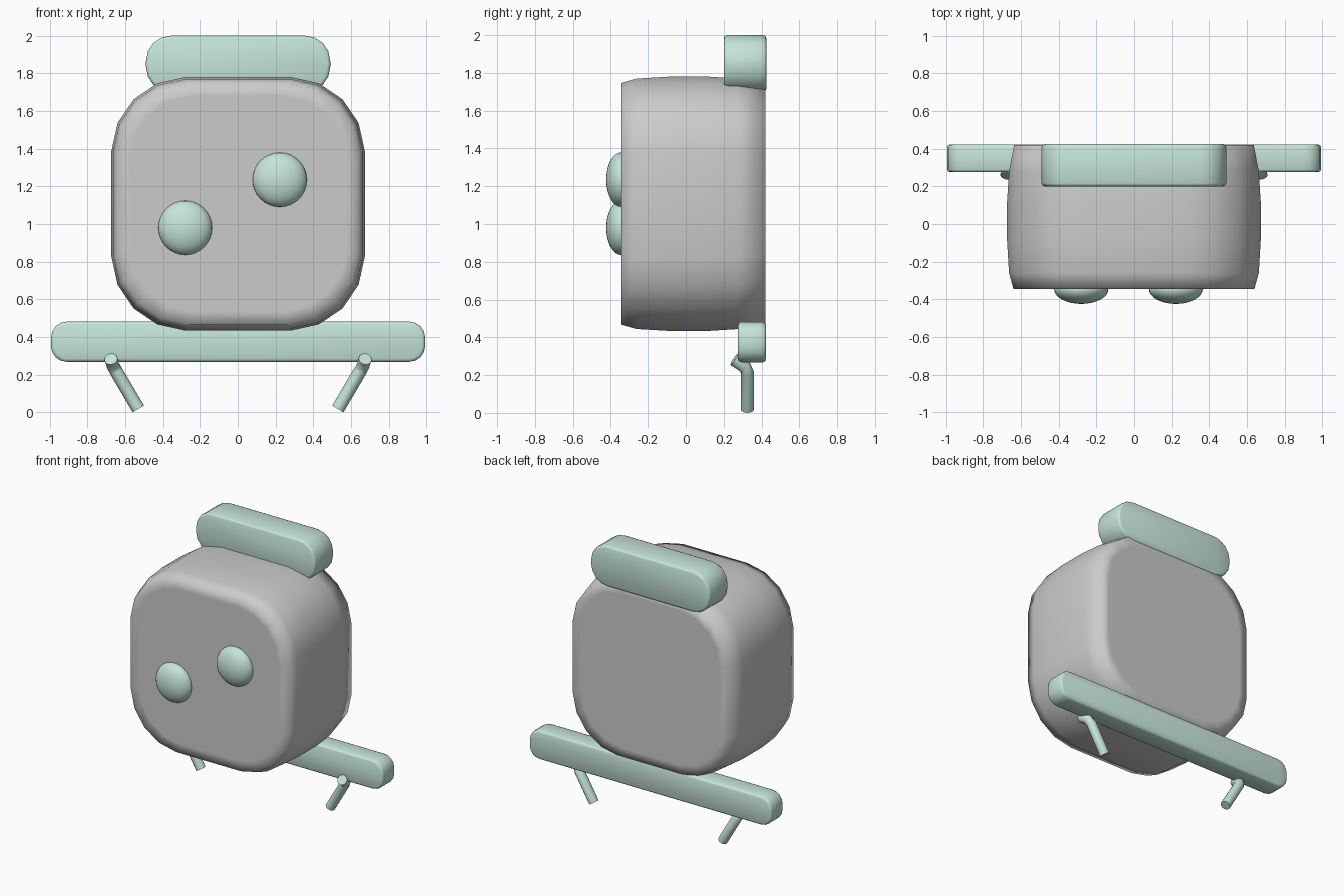
import bpy, bmesh, math
from mathutils import Vector

if "Cube" in bpy.data.objects:
    bpy.data.objects.remove(bpy.data.objects["Cube"])


def material(name, color):
    m = bpy.data.materials.new(name)
    m.diffuse_color = color
    m.use_nodes = True
    m.node_tree.nodes["Principled BSDF"].inputs["Base Color"].default_value = m.diffuse_color
    return m


mint = material("mint", (0.56, 0.78, 0.69, 1))


def finish(bm, name, mat=None, angle=None):
    bmesh.ops.recalc_face_normals(bm, faces=bm.faces)
    me = bpy.data.meshes.new(name)
    bm.to_mesh(me)
    bm.free()
    ob = bpy.data.objects.new(name, me)
    bpy.context.collection.objects.link(ob)
    if mat:
        me.materials.append(mat)
    bpy.ops.object.select_all(action='DESELECT')
    ob.select_set(True)
    bpy.context.view_layer.objects.active = ob
    if angle is None:
        bpy.ops.object.shade_smooth()
    else:
        bpy.ops.object.shade_smooth_by_angle(angle=math.radians(angle))
    return ob


def loft(bm, rings):
    loops = [[bm.verts.new(p) for p in ring] for ring in rings]
    n = len(loops[0])
    for a, b in zip(loops, loops[1:]):
        for i in range(n):
            j = (i + 1) % n
            bm.faces.new((a[i], a[j], b[j], b[i]))
    bm.faces.new(loops[0])
    bm.faces.new(loops[-1])


# Body: rounded square lofted front to back, bulging in the middle
corner = [(0.673, 0.28), (0.64, 0.43), (0.555, 0.555), (0.43, 0.64), (0.28, 0.673)]
outline = []
for k in range(4):
    c, s = [(1, 0), (0, 1), (-1, 0), (0, -1)][k]
    outline += [(x * c - z * s, x * s + z * c) for x, z in corner]
sections = [(-0.345, 0.85), (-0.345, 0.95), (-0.26, 0.985), (-0.09, 1), (0.12, 1),
            (0.28, 0.985), (0.42, 0.945), (0.42, 0.85)]
bm = bmesh.new()
loft(bm, [[(x * s, y, 1.107 + z * s) for x, z in outline] for y, s in sections])
finish(bm, "body")


# Rounded bars: rounded-rectangle profile with softened front and back rims
def bar(name, half, z0, z1, y0, y1, r, soft):
    def ring(y, d):
        pts = []
        for k, (cx, cz) in enumerate([(half - r, z1 - r), (r - half, z1 - r),
                                      (r - half, z0 + r), (half - r, z0 + r)]):
            for i in range(5):
                a = math.radians(90 * k + 22.5 * i)
                pts.append((cx + (r - d) * math.cos(a), y, cz + (r - d) * math.sin(a)))
        return pts
    bm = bmesh.new()
    loft(bm, [ring(y0, soft), ring(y0 + soft * 0.3, soft * 0.3), ring(y0 + soft, 0),
              ring(y1 - soft, 0), ring(y1 - soft * 0.3, soft * 0.3), ring(y1, soft)])
    finish(bm, name, mint, 50)


bar("top_bar", 0.49, 1.70, 2.0, 0.20, 0.425, 0.135, 0.016)
bar("bottom_bar", 0.993, 0.268, 0.482, 0.275, 0.423, 0.085, 0.016)

# Flattened round knobs on the front
for name, x, z in (("left_knob", -0.28, 0.98), ("right_knob", 0.222, 1.235)):
    bm = bmesh.new()
    bmesh.ops.create_uvsphere(bm, u_segments=32, v_segments=16, radius=0.144)
    for v in bm.verts:
        v.co = Vector((v.co.x + x, v.co.y * 0.55 - 0.345, v.co.z + z))
    finish(bm, name, mint)


# Bent tube legs under the bottom bar
def leg(name, side):
    path = [Vector((side * x, y, z)) for x, y, z in
            ((0.53, 0.325, 0.018), (0.646, 0.325, 0.215), (0.663, 0.312, 0.245),
             (0.675, 0.255, 0.283))]
    rings = []
    for i, p in enumerate(path):
        t = (path[min(i + 1, 3)] - path[max(i - 1, 0)]).normalized()
        u = t.cross(Vector((1, 0, 0))).normalized()
        w = t.cross(u)
        rings.append([p + 0.035 * (u * math.cos(a) + w * math.sin(a))
                      for a in (math.tau * k / 12 for k in range(12))])
    bm = bmesh.new()
    loft(bm, rings)
    finish(bm, name, mint, 50)


leg("right_leg", 1)
leg("left_leg", -1)
